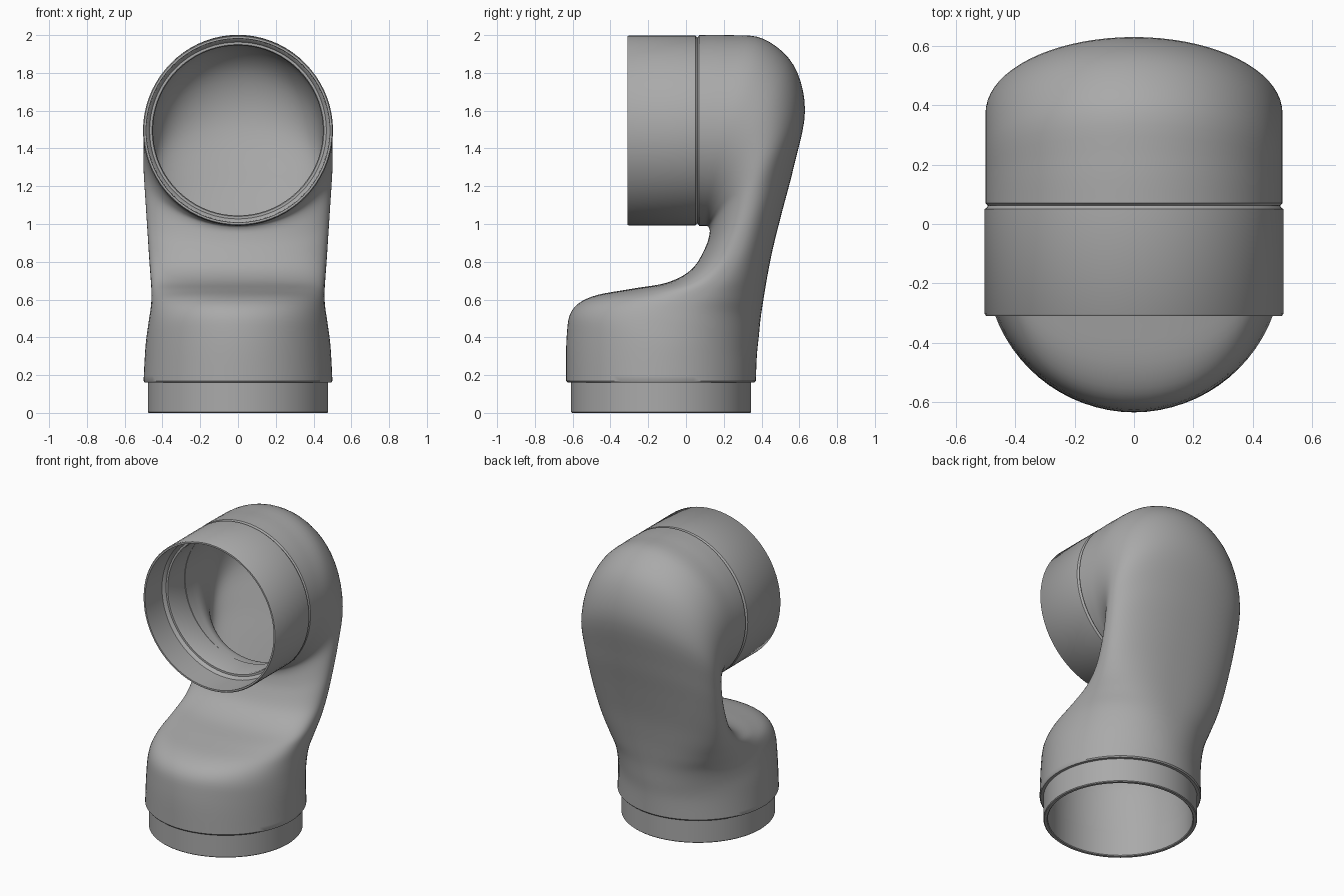
import bpy, bmesh
from math import cos, sin, pi, copysign
from mathutils import Vector

cube = bpy.data.objects.get("Cube")
if cube:
    bpy.data.objects.remove(cube, do_unlink=True)

grey = bpy.data.materials.new("pipe grey")
grey.use_nodes = True
colour = (0.4, 0.4, 0.4, 1)
grey.diffuse_color = colour
grey.node_tree.nodes["Principled BSDF"].inputs["Base Color"].default_value = colour

SIDES = 72
WALL = 0.05
MOUTH_Z = 1.495   # axis height of the upper socket
FOOT_Y = -0.132   # axis depth of the lower spigot


def ring(section, inset=0.0):
    """Superellipse spanning a front and a back point in the side plane."""
    fy, fz, by, bz, width, power = section
    front, back = Vector((0, fy, fz)), Vector((0, by, bz))
    centre, axis = (front + back) / 2, (back - front) / 2
    axis *= 1 - inset / axis.length
    points = []
    for i in range(SIDES):
        a = 2 * pi * i / SIDES
        c, s = [copysign(abs(v) ** (2 / power), v) for v in (cos(a), sin(a))]
        points.append(centre + axis * c + Vector(((width - inset) * s, 0, 0)))
    return points


def loft(name, rings):
    """Skin a closed loop of rings."""
    bm = bmesh.new()
    loops = [[bm.verts.new(p) for p in r] for r in rings]
    for k, a in enumerate(loops):
        b = loops[(k + 1) % len(loops)]
        for i in range(SIDES):
            j = (i + 1) % SIDES
            bm.faces.new((a[i], a[j], b[j], b[i]))
    bmesh.ops.recalc_face_normals(bm, faces=bm.faces)
    mesh = bpy.data.meshes.new(name)
    bm.to_mesh(mesh)
    bm.free()
    mesh.materials.append(grey)
    obj = bpy.data.objects.new(name, mesh)
    bpy.context.collection.objects.link(obj)
    bpy.ops.object.select_all(action="DESELECT")
    obj.select_set(True)
    bpy.context.view_layer.objects.active = obj
    bpy.ops.object.shade_smooth_by_angle(angle=pi / 5)
    return obj


def smooth(sections, steps=5):
    """Catmull-Rom interpolation between the key sections."""
    pts = [sections[0]] + sections + [sections[-1]]
    out = []
    for p0, p1, p2, p3 in zip(pts, pts[1:], pts[2:], pts[3:]):
        for n in range(steps):
            t = n / steps
            out.append([b + 0.5 * t * (c - a + t * (2 * a - 5 * b + 4 * c - d
                        + t * (3 * (b - c) + d - a)))
                        for a, b, c, d in zip(p0, p1, p2, p3)])
    return out + [list(sections[-1])]


def upright(r, y):
    return ring((y, MOUTH_Z - r, y, MOUTH_Z + r, r, 2))


def level(r, z):
    return ring((FOOT_Y - r, z, FOOT_Y + r, z, r, 2))


# Elbow: front y, front z, back y, back z, half width, squareness
keys = [
    (-.634, .17, .37, .17, .50, 2),
    (-.632, .40, .375, .30, .49, 2),
    (-.605, .54, .385, .40, .475, 2.1),
    (-.50, .615, .395, .50, .462, 2.25),
    (-.30, .655, .41, .60, .458, 2.4),
    (-.10, .69, .43, .72, .462, 2.4),
    (.03, .76, .46, .87, .47, 2.3),
    (.10, .87, .51, 1.07, .48, 2.2),
    (.125, .95, .57, 1.30, .49, 2.1),
    (.12, .983, .63, 1.60, .50, 2),
    (.105, .99, .57, 1.84, .50, 2),
    (.095, .99, .41, 1.98, .50, 2),
    (.08, .99, .22, 2.0, .50, 2),
    (.07, .99, .07, 2.0, .50, 2),
]
sections = smooth(keys)
outer = [ring(s) for s in sections]
inner = [ring(s, WALL) for s in reversed(sections)]
loft("elbow_body", [level(.495, .162)] + outer + [upright(.494, .062)]
     + inner + [level(.45, .162)])

# Upper socket with a stepped seat inside
socket = [(.498, -.31), (.503, -.303), (.503, .05), (.496, .056), (.49, .064),
          (.45, .064), (.45, -.10), (.455, -.11), (.468, -.11),
          (.473, -.12), (.485, -.13), (.487, -.31)]
loft("upper_socket", [upright(r, y) for r, y in socket])

# Lower spigot
spigot = [(.472, 0), (.477, .005), (.477, .168), (.45, .168), (.45, .005), (.455, 0)]
loft("lower_spigot", [level(r, z) for r, z in spigot])
